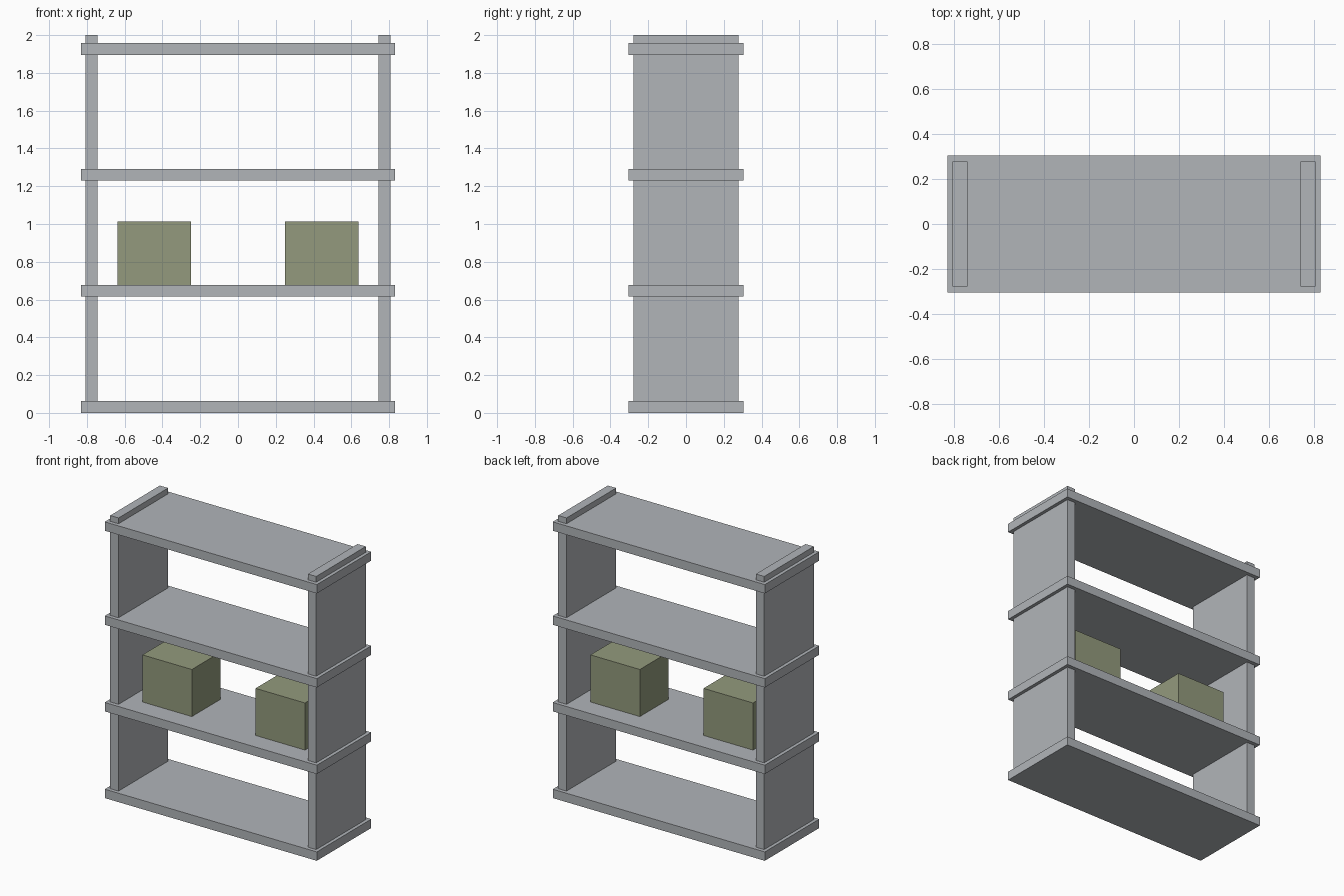
import bpy

old = bpy.data.objects.get("Cube")
if old:
    bpy.data.objects.remove(old, do_unlink=True)


def make_material(name, colour):
    mat = bpy.data.materials.new(name)
    mat.use_nodes = True
    mat.diffuse_color = colour
    mat.node_tree.nodes["Principled BSDF"].inputs["Base Color"].default_value = colour
    return mat


def box(name, low, high, mat):
    """Flat-sided box between two opposite corners."""
    centre = [(a + b) / 2 for a, b in zip(low, high)]
    bpy.ops.mesh.primitive_cube_add(size=1, location=centre)
    obj = bpy.context.object
    obj.name = name
    obj.scale = [b - a for a, b in zip(low, high)]
    bpy.ops.object.transform_apply(location=False, rotation=False, scale=True)
    obj.data.materials.append(mat)
    return obj


grey = make_material("light grey", (0.44, 0.46, 0.485, 1))
olive = make_material("olive green", (0.292, 0.323, 0.205, 1))

# Four overhanging shelves
SHELF_X, SHELF_Y, THICK = 0.832, 0.305, 0.063
levels = {"bottom_shelf": 0, "lower_shelf": 0.615,
          "upper_shelf": 1.229, "top_shelf": 1.896}
for name, z in levels.items():
    box(name, (-SHELF_X, -SHELF_Y, z), (SHELF_X, SHELF_Y, z + THICK), grey)

# Upright side panels and storage boxes, one of each per side
box_floor = levels["lower_shelf"] + THICK
for side, sign in (("left", 1), ("right", -1)):
    x0, x1 = sorted((sign * 0.743, sign * 0.808))
    box(side + "_side_panel", (x0, -0.278, THICK / 2), (x1, 0.278, 2), grey)
    x0, x1 = sorted((sign * 0.25, sign * 0.638))
    box(side + "_storage_box", (x0, -0.16, box_floor), (x1, 0.16, 1.012), olive)
